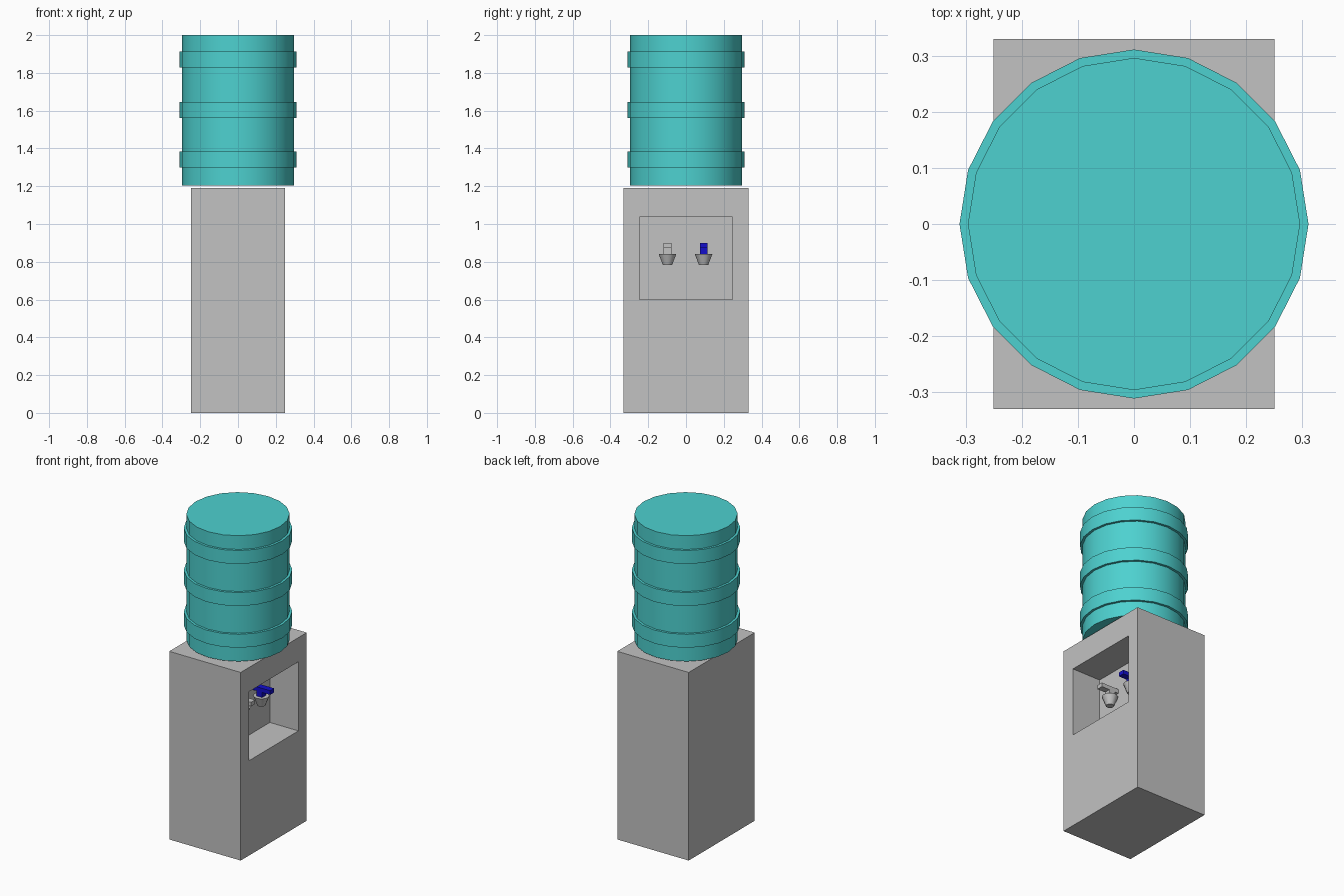
import bpy, bmesh
from math import cos, sin, tau, radians

if "Cube" in bpy.data.objects:
    bpy.data.objects.remove(bpy.data.objects["Cube"])


def material(name, rgb):
    m = bpy.data.materials.new(name)
    m.use_nodes = True
    m.diffuse_color = (*rgb, 1)
    m.node_tree.nodes["Principled BSDF"].inputs["Base Color"].default_value = (*rgb, 1)
    return m


grey = material("light_grey", (0.54, 0.54, 0.54))
teal = material("teal", (0.075, 0.64, 0.63))
blue = material("blue", (0.006, 0.004, 0.6))


def loft(name, loops, mat, smooth=False):
    """Skin a series of equal loops and cap both ends."""
    bm = bmesh.new()
    rings = [[bm.verts.new(p) for p in loop] for loop in loops]
    n = len(rings[0])
    for a, b in zip(rings, rings[1:]):
        for i in range(n):
            j = (i + 1) % n
            bm.faces.new((a[i], a[j], b[j], b[i]))
    bm.faces.new(rings[0][::-1])
    bm.faces.new(rings[-1])
    bmesh.ops.recalc_face_normals(bm, faces=bm.faces)
    mesh = bpy.data.meshes.new(name)
    bm.to_mesh(mesh)
    bm.free()
    mesh.materials.append(mat)
    ob = bpy.data.objects.new(name, mesh)
    bpy.context.collection.objects.link(ob)
    if smooth:
        bpy.ops.object.select_all(action='DESELECT')
        ob.select_set(True)
        bpy.context.view_layer.objects.active = ob
        bpy.ops.object.shade_smooth_by_angle(angle=radians(35))
    return ob


def rect(x, half_y, z0, z1, y=0):
    """Upright rectangle facing along x."""
    return [(x, y - half_y, z0), (x, y + half_y, z0),
            (x, y + half_y, z1), (x, y - half_y, z1)]


def circle(r, z, n, x=0, y=0):
    return [(x + r * cos(tau * i / n), y + r * sin(tau * i / n), z) for i in range(n)]


def box(name, x0, x1, half_y, z0, z1, y, mat):
    return loft(name, [rect(x0, half_y, z0, z1, y), rect(x1, half_y, z0, z1, y)], mat)


# Cabinet with the dispensing recess let into one side
loft("cabinet", [rect(-0.25, 0.33, 0, 1.19), rect(0.25, 0.33, 0, 1.19),
                 rect(0.25, 0.247, 0.6, 1.037), rect(0.05, 0.247, 0.6, 1.037)], grey)

# Water bottle with three raised bands
R, BAND = 0.296, 0.311
profile = [(R, 1.205)]
for z in (1.298, 1.562, 1.828):
    profile += [(R, z), (BAND, z), (BAND, z + 0.085), (R, z + 0.085)]
profile.append((R, 2.0))
loft("bottle", [circle(r, z, 20) for r, z in profile], teal, smooth=True)

# Taps: tapered spout, stem and push lever
for side, y, mat in (("plain", -0.098, grey), ("cold", 0.093, blue)):
    loft(side + "_spout", [circle(0.024, 0.782, 12, 0.098, y),
                           circle(0.047, 0.842, 12, 0.098, y)], grey, smooth=True)
    box(side + "_stem", 0.078, 0.118, 0.02, 0.842, 0.874, y, mat)
    box(side + "_lever", 0.052, 0.174, 0.02, 0.874, 0.9, y, mat)
